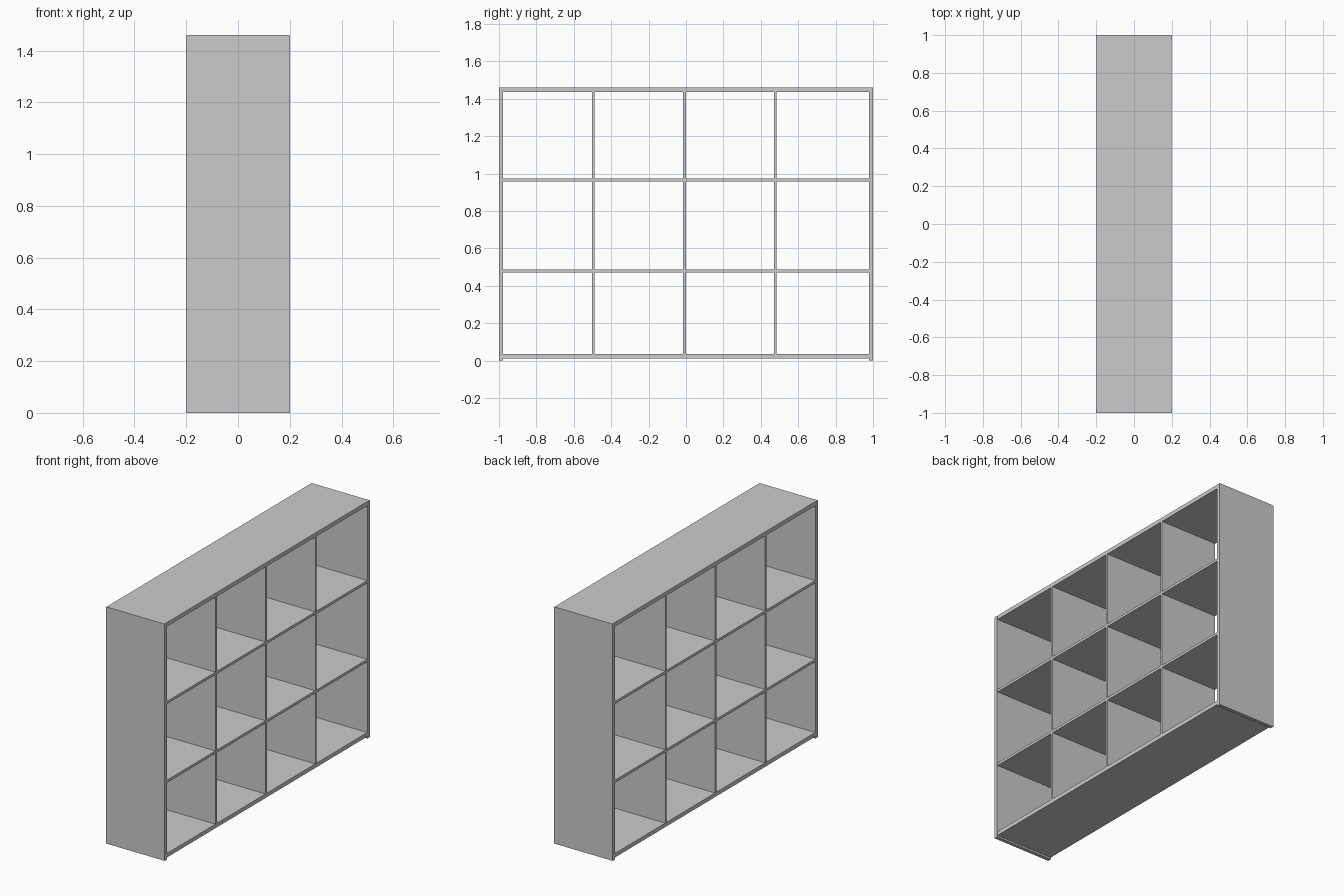
import bpy

if "Cube" in bpy.data.objects:
    bpy.data.objects.remove(bpy.data.objects["Cube"])


def board(name, y0, y1, z0, z1, half_depth):
    """Flat box board spanning the given y and z range, centred on x = 0."""
    bpy.ops.mesh.primitive_cube_add(size=1, location=(0, (y0 + y1) / 2, (z0 + z1) / 2))
    ob = bpy.context.object
    ob.name = name
    ob.scale = (2 * half_depth, y1 - y0, z1 - z0)
    bpy.ops.object.transform_apply(location=False, rotation=False, scale=True)
    return ob


DEPTH = 0.2       # outer side panels
INNER = 0.198     # other boards sit a hair behind the side edges
INSIDE = 0.978    # inner face of the side panels
FLOOR, CEILING = 0.036, 1.436

# Outer frame: sides reach the ground, bottom board is slightly raised
board("left_side", -1, -INSIDE, 0, 1.459, DEPTH)
board("right_side", INSIDE, 1, 0, 1.459, DEPTH)
board("top_panel", -1, 1, CEILING, 1.461, INNER)
board("bottom_panel", -INSIDE, INSIDE, 0.011, FLOOR, INNER)

# Horizontal shelves
shelf_z = [0.48, 0.966]
for i, z in enumerate(shelf_z):
    board(f"shelf_{i + 1}", -INSIDE, INSIDE, z - 0.008, z + 0.008, INNER)

# Vertical dividers, one piece per tier between the shelves
bottoms = [FLOOR] + [z + 0.008 for z in shelf_z]
tops = [z - 0.008 for z in shelf_z] + [CEILING]
for col, y in enumerate([-0.496, -0.008, 0.478]):
    for row, (z0, z1) in enumerate(zip(bottoms, tops)):
        board(f"divider_{col + 1}_{row + 1}", y - 0.007, y + 0.007, z0, z1, INNER)
